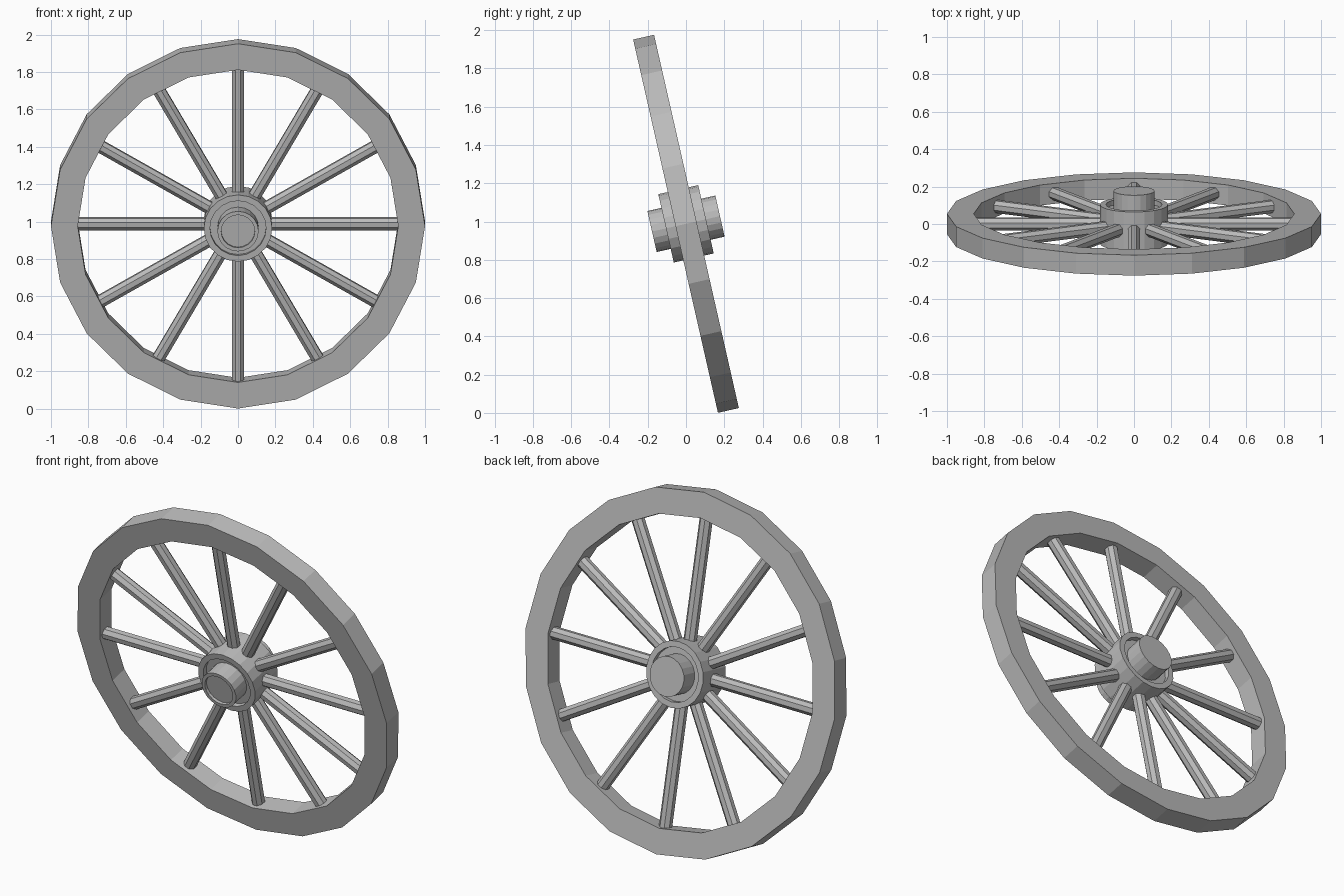
import bpy, bmesh, math
from mathutils import Matrix, Vector

cube = bpy.data.objects.get("Cube")
if cube:
    bpy.data.objects.remove(cube, do_unlink=True)

# The whole wheel leans forward about its centre
LEAN = math.radians(12.8)
PLACE = Matrix.Translation((0, 0, 0.988)) @ Matrix.Rotation(LEAN, 4, 'X')

grey = bpy.data.materials.new("plain_grey")
grey.use_nodes = True
COLOUR = (0.5, 0.5, 0.5, 1)
grey.diffuse_color = COLOUR
grey.node_tree.nodes["Principled BSDF"].inputs["Base Color"].default_value = COLOUR


def finish(name, bm):
    bmesh.ops.remove_doubles(bm, verts=bm.verts, dist=1e-5)
    bmesh.ops.recalc_face_normals(bm, faces=bm.faces)
    mesh = bpy.data.meshes.new(name)
    bm.to_mesh(mesh)
    bm.free()
    mesh.materials.append(grey)
    obj = bpy.data.objects.new(name, mesh)
    bpy.context.collection.objects.link(obj)
    obj.matrix_world = PLACE
    return obj


def lathe(name, profile, sides, closed=False):
    """Spin (radius, depth) points around the axle, which runs along y."""
    bm = bmesh.new()
    verts = [bm.verts.new((r, y, 0)) for r, y in profile]
    pairs = list(zip(verts, verts[1:]))
    if closed:
        pairs.append((verts[-1], verts[0]))
    edges = [bm.edges.new(p) for p in pairs]
    bmesh.ops.spin(bm, geom=verts + edges, cent=(0, 0, 0), axis=(0, 1, 0),
                   angle=math.tau, steps=sides, use_merge=False)
    return finish(name, bm)


# Rim: square-section ring
HALF = 0.056
lathe("rim", [(1, -HALF), (1, HALF), (0.857, HALF), (0.857, -HALF)], 20, closed=True)

# Hub: drum with a recessed face at each end
drum_half = [(0.0, 0.08), (0.15, 0.08), (0.15, 0.107), (0.183, 0.107)]
lathe("hub_drum", [(r, -y) for r, y in drum_half] + drum_half[::-1], 20)

# Axle: projects from both ends, hollowed slightly at the front
lathe("axle", [(0, -0.165), (0.09, -0.165), (0.09, -0.182), (0.11, -0.182),
               (0.11, 0.182), (0, 0.182)], 20)

# Spokes: eight-sided rods from the hub to the rim
COUNT, INNER, OUTER = 12, 0.12, 0.862
bm = bmesh.new()
for i in range(COUNT):
    turn = Matrix.Rotation(math.tau * i / COUNT, 4, 'Y')
    shift = Matrix.Translation((0, 0, (INNER + OUTER) / 2))
    facing = Matrix.Rotation(math.pi / 8, 4, 'Z')
    bmesh.ops.create_cone(bm, cap_ends=True, segments=8, radius1=0.036, radius2=0.036,
                          depth=OUTER - INNER, matrix=turn @ shift @ facing)
finish("spokes", bm)
